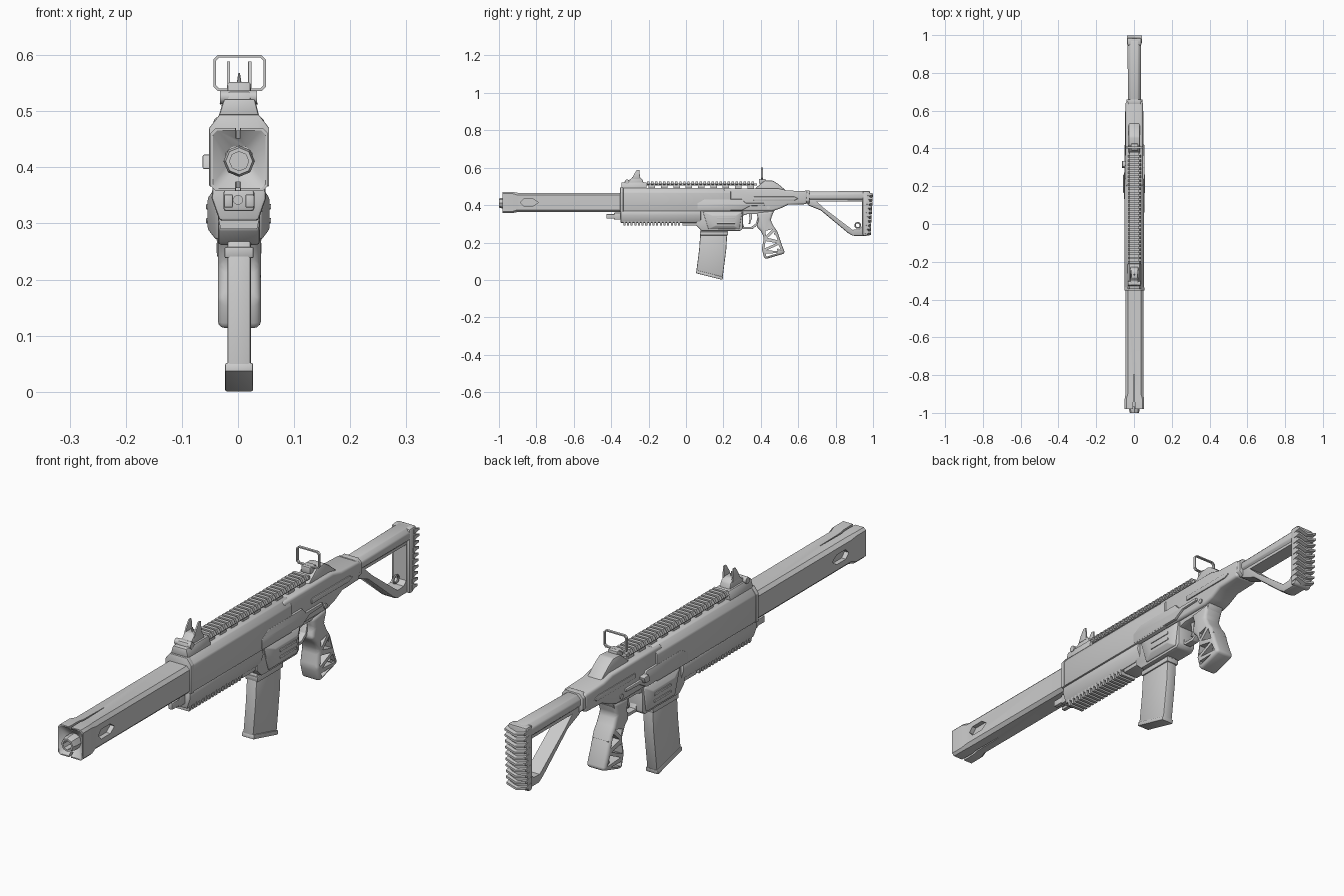
import bpy, bmesh, math
from math import radians, cos, sin, pi
from mathutils import Vector

cutters = []

def obj_from(name, bm, bevel=0.0, seg=2):
    bmesh.ops.recalc_face_normals(bm, faces=bm.faces)
    me = bpy.data.meshes.new(name)
    bm.to_mesh(me)
    bm.free()
    ob = bpy.data.objects.new(name, me)
    bpy.context.collection.objects.link(ob)
    if bevel:
        m = ob.modifiers.new("bevel", 'BEVEL')
        m.width, m.segments, m.angle_limit = bevel, seg, radians(25)
    return ob

def loft(name, rings, bevel=0.0, seg=2):
    """Skin equal-length rings of 3D points and cap both ends."""
    bm = bmesh.new()
    vs = [[bm.verts.new(p) for p in r] for r in rings]
    n = len(vs[0])
    for a, b in zip(vs, vs[1:]):
        for i in range(n):
            bm.faces.new((a[i], a[(i + 1) % n], b[(i + 1) % n], b[i]))
    bm.faces.new(vs[0])
    bm.faces.new(vs[-1])
    return obj_from(name, bm, bevel, seg)

def side(name, pts, x0, x1, bevel=0.0, seg=2):
    """(y, z) profile extruded across x."""
    return loft(name, [[(x, y, z) for y, z in pts] for x in (x0, x1)], bevel, seg)

def along(name, pts, y0, y1, bevel=0.0, seg=2):
    """(x, z) cross-section extruded along y."""
    return loft(name, [[(x, y, z) for x, z in pts] for y in (y0, y1)], bevel, seg)

def box(name, x0, x1, y0, y1, z0, z1, bevel=0.0):
    return along(name, [(x0, z0), (x1, z0), (x1, z1), (x0, z1)], y0, y1, bevel)

def octo(y, w, z0, z1, c, cx=0.002):
    """Chamfered rectangle ring at depth y."""
    q = [(-w + c, z0), (w - c, z0), (w, z0 + c), (w, z1 - c),
         (w - c, z1), (-w + c, z1), (-w, z1 - c), (-w, z0 + c)]
    return [(cx + x, y, z) for x, z in q]

def circle(y, r, z, n=16, cx=0.0):
    return [(cx + r * cos(2 * pi * i / n), y, z + r * sin(2 * pi * i / n)) for i in range(n)]

def cut(target, cutter):
    cutter.hide_render = True
    cutters.append(cutter)
    m = target.modifiers.new("cut", 'BOOLEAN')
    m.operation, m.solver, m.object = 'DIFFERENCE', 'EXACT', cutter

# --- barrel shroud: dished front, slots and hexagonal side ports
shroud = loft("barrel_shroud", [
    octo(-0.34, .047, .363, .466, .012), octo(-0.90, .047, .363, .466, .012),
    octo(-0.925, .051, .358, .470, .009), octo(-0.98, .051, .358, .470, .009),
    octo(-0.98, .047, .362, .466, .008), octo(-0.955, .024, .389, .437, .012)])
for z0, z1 in ((.452, .49), (.34, .374)):
    cut(shroud, loft("slot_cutter", [
        [(-.001, -.78, z0), (.001, -.78, z0), (.001, -.78, z1), (-.001, -.78, z1)],
        [(-.005, -1.0, z0), (.005, -1.0, z0), (.005, -1.0, z1), (-.005, -1.0, z1)]]))
port = [(-.885, .414), (-.868, .432), (-.815, .432), (-.79, .414), (-.815, .396), (-.868, .396)]
for x0, x1 in ((-.07, -.028), (.032, .075)):
    cut(shroud, side("port_cutter", port, x0, x1))
loft("muzzle", [circle(-.93, .028, .411, 8, .002), circle(-.985, .028, .411, 8, .002),
                circle(-1.0, .024, .411, 8, .002), circle(-1.0, .017, .411, 8, .002),
                circle(-.95, .017, .411, 8, .002)])

# --- upper handguard and receiver
upper = [(-.05, .368), (.054, .368), (.054, .468), (.036, .492), (-.032, .492), (-.05, .468)]
along("upper_handguard", upper, -.352, .24, .004)
along("handguard_front_band", [(x * 1.03, z + (.002 if z > .4 else -.002)) for x, z in upper], -.352, -.335, .002)
side("receiver", [(.2, .368), (.46, .368), (.50, .38), (.545, .402), (.645, .405), (.65, .474),
                  (.54, .478), (.49, .49), (.2, .49)], -.044, .047, .01, 3)
side("rear_sight_hump", [(.365, .485), (.40, .515), (.42, .53), (.462, .532), (.49, .515),
                         (.54, .474)], -.028, .031, .006)
along("stock_collar", [(p[0], p[2]) for p in octo(0, .043, .408, .478, .014)], .635, .66, .003)
for s in (-1, 1):
    xs = sorted((.002 + s * .03, .002 + s * .0535))
    side("side_panel", [(.06, .372), (.30, .372), (.34, .395), (.42, .398), (.42, .41), (.32, .41),
                        (.30, .432), (.1, .432), (.06, .41)], *xs, .004)
    xs = sorted((.002 + s * .03, .002 + s * .049))
    side("receiver_rib", [(.36, .425), (.58, .425), (.60, .435), (.58, .445), (.36, .445)], *xs, .003)
    loft("receiver_pin", [[(x, .44 + .009 * cos(k * pi / 6), .388 + .009 * sin(k * pi / 6))
                           for k in range(12)] for x in (.002, .002 + s * .049)])
side("charging_handle", [(.295, .397), (.325, .397), (.335, .42), (.305, .423)], -.063, -.03, .003)

# --- lower handguard with toothed underside
along("lower_handguard", [(-.045, .37), (.048, .37), (.05, .345), (.036, .305), (-.033, .305), (-.047, .345)],
      -.35, .08, .005)
for i in range(16):
    y = -.335 + i * .0195
    along("lower_rail_tooth", [(-.037, .318), (.04, .318), (.034, .29), (-.031, .29)], y, y + .011)
box("lower_handguard_heel", -.03, .033, -.02, .09, .291, .33, .004)
box("front_mount", -.026, .029, -.385, -.34, .322, .36, .005)
for s in (-1, 1):
    box("mount_ear", s * .019 - .006, s * .019 + .01, -.425, -.38, .328, .352, .003)
loft("mount_pin", [circle(-.41, .009, .342, 10), circle(-.35, .009, .342, 10)])

# --- top rail on standoffs
for i in range(9):
    box("rail_standoff", -.018, .022, -.2 + i * .066, -.165 + i * .066, .488, .508)
box("rail_base", -.024, .027, -.21, .38, .504, .516)
for i in range(27):
    y = -.208 + i * .0215
    along("rail_tooth", [(-.033, .513), (-.026, .507), (.029, .507), (.036, .513), (.028, .527), (-.025, .527)],
          y, y + .013)

# --- front sight: clamp, block, two prongs and a post
along("front_sight_base", [(-.035, .49), (.038, .49), (.03, .522), (-.025, .522)], -.345, -.21, .004)
side("front_sight_block", [(-.33, .515), (-.225, .515), (-.235, .54), (-.25, .552), (-.285, .552),
                           (-.30, .535), (-.325, .535)], -.019, .023, .004)
for x in (-.02, .018):
    side("front_sight_prong", [(-.29, .54), (-.245, .54), (-.25, .589), (-.262, .589), (-.278, .565)], x, x + .006, .001)
loft("front_sight_post", [[(.002 + r * cos(k * pi / 4), -.268 + r * sin(k * pi / 4), z) for k in range(8)]
                          for r, z in ((.005, .545), (.0015, .568))])
loft("sight_knob", [[(x, -.315 + .012 * cos(k * pi / 6), .525 + .012 * sin(k * pi / 6)) for k in range(12)]
                    for x in (-.032, .034)])

# --- rear sight: chamfered open window
def window(w, z0, z1, c):
    return [(p[0], p[2]) for p in octo(0, w, z0, z1, c, .003)]
bm = bmesh.new()
loops = [[bm.verts.new((x, y, z)) for x, z in window(*a)] for a, y in
         (((.047, .536, .6, .008), .401), ((.047, .536, .6, .008), .411),
          ((.0425, .5405, .5955, .006), .411), ((.0425, .5405, .5955, .006), .401))]
for k in range(4):
    a, b = loops[k], loops[(k + 1) % 4]
    for i in range(8):
        bm.faces.new((a[i], a[(i + 1) % 8], b[(i + 1) % 8], b[i]))
obj_from("rear_sight_window", bm)
box("rear_sight_foot", -.016, .022, .39, .425, .515, .54, .003)

# --- magazine well and lower receiver
side("magazine_well", [(.055, .37), (.055, .29), (.085, .262), (.29, .262), (.305, .275), (.305, .37)], -.036, .039, .006)
loft("well_wings", [[(x, y, z) for y, z in p] for x, p in (
    (-.054, [(.14, .345), (.16, .29), (.255, .29), (.268, .345)]),
    (-.04, [(.09, .365), (.12, .272), (.285, .272), (.30, .365)]),
    (.043, [(.09, .365), (.12, .272), (.285, .272), (.30, .365)]),
    (.056, [(.14, .345), (.16, .29), (.255, .29), (.268, .345)]))], .003)
side("lower_receiver", [(.29, .34), (.33, .352), (.38, .352), (.46, .345), (.475, .375), (.29, .375)], -.032, .035, .005)
for s in (-1, 1):
    for z in (.305, .33):
        xs = sorted((s * .04, .001 + s * .058))
        box("well_rib", xs[0], xs[1], .165, .262, z - .005, z + .005, .002)

# --- magazine
side("magazine", [(.078, .27), (.222, .27), (.215, .16), (.195, .006), (.055, .045), (.07, .16)], -.019, .023, .005)
side("magazine_collar", [(.074, .258), (.226, .258), (.224, .238), (.076, .238)], -.024, .028, .003)
side("magazine_floor", [(.056, .052), (.198, .016), (.195, 0), (.053, .036)], -.023, .027, .003)

# --- trigger and guard
side("trigger_guard", [(.295, .285), (.31, .272), (.355, .272), (.385, .295), (.395, .335), (.383, .335),
                       (.374, .302), (.35, .284), (.31, .284), (.305, .30)], -.012, .015, .002)
side("trigger", [(.335, .36), (.355, .36), (.352, .33), (.342, .298), (.334, .298), (.34, .325)], -.006, .009, .002)

# --- skeleton grip
grip = side("grip", [(.375, .36), (.47, .37), (.452, .32), (.47, .285), (.488, .26), (.508, .2), (.53, .142),
                     (.42, .11), (.405, .165), (.417, .225), (.40, .262), (.376, .285), (.388, .32)],
            -.036, .041, .013, 3)
for tri in ([(.424, .262), (.462, .272), (.428, .235)], [(.436, .225), (.474, .26), (.49, .212)],
            [(.425, .208), (.485, .197), (.42, .168)], [(.432, .158), (.494, .188), (.51, .153)],
            [(.426, .142), (.49, .143), (.43, .124)]):
    cut(grip, side("grip_cutter", tri, -.1, .1))
for z, y in ((.235, .452), (.19, .46), (.15, .468)):
    loft("grip_swell", [[(x, yy, zz) for yy, zz in ((y + .022, z + .02), (y + .044, z + .004), (y + .04, z - .006),
                                                   (y + .018, z + .01))] for x in (-.03, .034)], .002)

# --- stock: tube, triangular frame, ridged butt pad
loft("stock_tube", [octo(.64, .034, .422, .472, .015), octo(.97, .036, .422, .476, .015)], .004)
stock = side("stock_frame", [(.64, .455), (.985, .46), (.978, .25), (.965, .236), (.89, .236), (.865, .252), (.72, .372),
                             (.65, .40)], -.026, .029, .008)
cut(stock, side("stock_cutter", [(.70, .418), (.94, .418), (.94, .285), (.925, .27), (.89, .268), (.745, .378)], -.1, .1))
side("butt_plate", [(.945, .474), (.985, .476), (.98, .36), (.976, .25), (.966, .234), (.945, .236)], -.037, .04, .008)
for i in range(10):
    z = .25 + i * .0225
    yb = .982 + .011 * (i / 9)
    a = [(-.038, z), (.002, z - .012), (.042, z), (.042, z + .012), (.002, z), (-.038, z + .012)]
    loft("butt_ridge", [[(x, y, zz + d * (1 if k > 2 else -1)) for k, (x, zz) in enumerate(a)]
                        for y, d in ((yb - .025, .003), (yb + .006, -.002))])
bpy.ops.mesh.primitive_torus_add(major_radius=.014, minor_radius=.004, major_segments=20, minor_segments=8,
                                 location=(.002, .918, .292), rotation=(0, pi / 2, 0))
bpy.context.object.name = "sling_loop"

# --- bake modifiers, drop cutters, shade
bpy.ops.object.select_all(action='SELECT')
bpy.ops.object.convert(target='MESH')
for c in cutters:
    bpy.data.objects.remove(c)
bpy.ops.object.select_all(action='SELECT')
bpy.ops.object.shade_smooth_by_angle(angle=radians(32))
